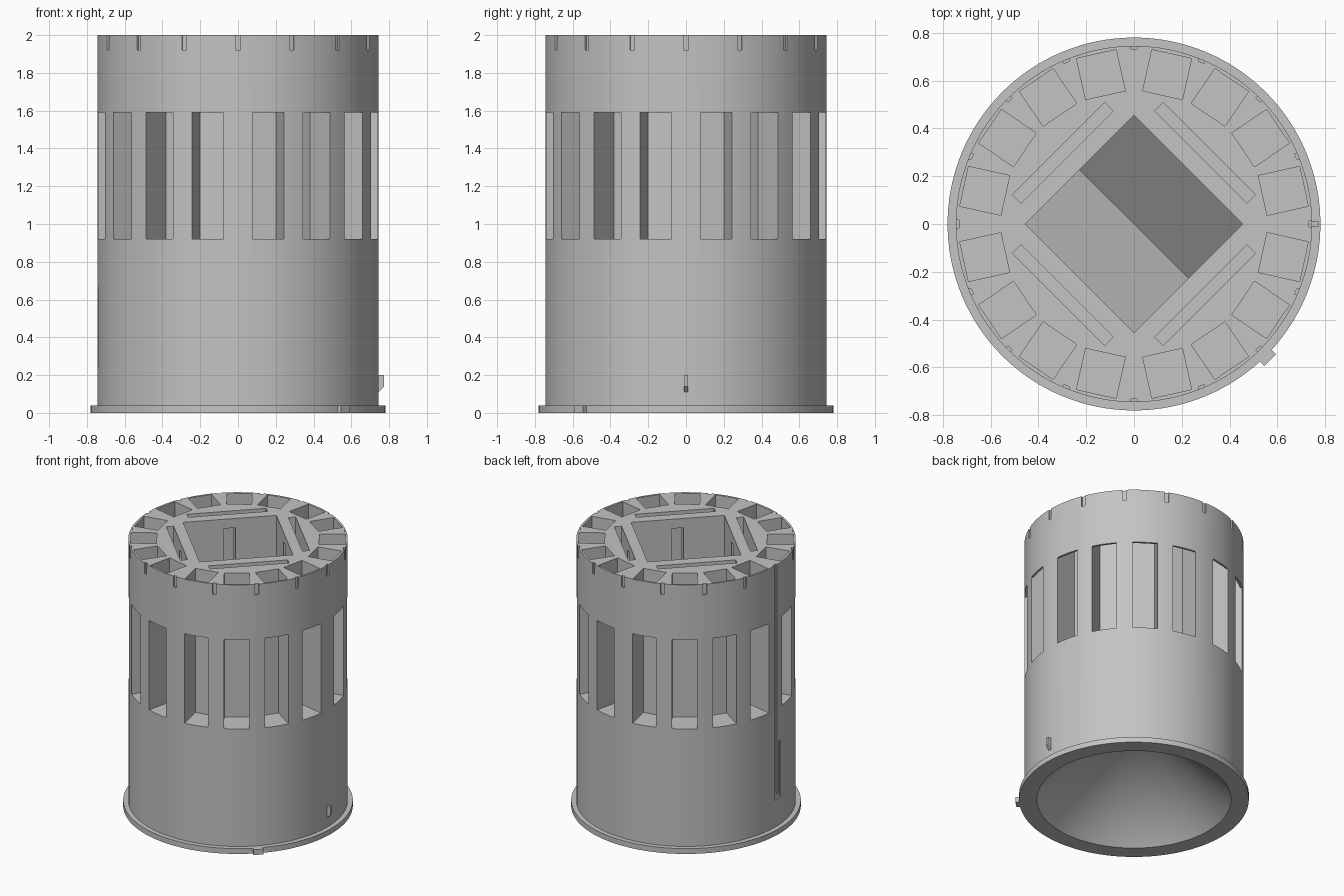
import bpy, bmesh, math
from mathutils import Matrix

if "Cube" in bpy.data.objects:
    bpy.data.objects.remove(bpy.data.objects["Cube"], do_unlink=True)

GREY = (0.55, 0.55, 0.55, 1)
mat = bpy.data.materials.new("light grey plastic")
mat.use_nodes = True
mat.diffuse_color = GREY
mat.node_tree.nodes["Principled BSDF"].inputs["Base Color"].default_value = GREY

RADIUS, HEIGHT, OVER = 0.745, 2.0, 2.1
FLANGE_R, FLANGE_H = 0.78, 0.04


def make_object(name, bm):
    bmesh.ops.recalc_face_normals(bm, faces=bm.faces)
    mesh = bpy.data.meshes.new(name)
    bm.to_mesh(mesh)
    bm.free()
    obj = bpy.data.objects.new(name, mesh)
    bpy.context.collection.objects.link(obj)
    mesh.materials.append(mat)
    return obj


def prism(bm, profile, t0, t1, azimuth):
    """Extrude a (radius, z) profile sideways from t0 to t1, turned to an azimuth."""
    turn = Matrix.Rotation(math.radians(azimuth), 4, "Z")
    face = bm.faces.new([bm.verts.new((r, t0, z)) for r, z in profile])
    new = bmesh.ops.extrude_face_region(bm, geom=[face])["geom"]
    top = [v for v in new if isinstance(v, bmesh.types.BMVert)]
    bmesh.ops.translate(bm, verts=top, vec=(0, t1 - t0, 0))
    bmesh.ops.transform(bm, matrix=turn, verts=list(face.verts) + top)


def rect(r0, r1, z0, z1):
    return [(r0, z0), (r1, z0), (r1, z1), (r0, z1)]


def cut(target, name, parts):
    """Subtract a set of prisms from the target."""
    bm = bmesh.new()
    for part in parts:
        prism(bm, *part)
    cutter = make_object(name, bm)
    cutter.hide_render = True
    mod = target.modifiers.new(name, "BOOLEAN")
    mod.operation, mod.solver, mod.object = "DIFFERENCE", "EXACT", cutter
    bpy.context.view_layer.objects.active = target
    bpy.ops.object.modifier_apply(modifier=name)
    bpy.data.objects.remove(cutter, do_unlink=True)


# Turned body: hollow cone underneath, flange, straight wall, flat top
outline = [(0, 0.66), (0.66, 0), (FLANGE_R, 0), (FLANGE_R, FLANGE_H),
           (RADIUS, FLANGE_H), (RADIUS, HEIGHT), (0, HEIGHT)]
bm = bmesh.new()
points = [bm.verts.new((r, 0, z)) for r, z in outline]
edges = [bm.edges.new(pair) for pair in zip(points, points[1:])]
bmesh.ops.spin(bm, geom=points + edges, cent=(0, 0, 0), axis=(0, 0, 1),
               angle=math.tau, steps=128)
bmesh.ops.remove_doubles(bm, verts=bm.verts, dist=0.0005)
body = make_object("body", bm)

# Sixteen pockets, open at the top and through a window in the wall
pocket = [(0.552, 0.92), (0.85, 0.92), (0.85, 1.59),
          (0.728, 1.59), (0.728, OVER), (0.552, OVER)]
angles = [q * 90 + 12.5 + k * 65 / 3 for q in range(4) for k in range(4)]
cut(body, "pockets", [(pocket, -0.085, 0.085, a) for a in angles])

# Square central chamber with a valley floor
half = 0.322
chamber = [(-half, OVER), (-half, 1.1), (0, 0.75), (half, 1.1), (half, OVER)]
cut(body, "chamber", [(chamber, -half, half, 45)])

# Four long slots around the chamber, each with an opening into it
sides = [45, 135, 225, 315]
cut(body, "slots", [(rect(0.396, 0.446, 0.92, OVER), -0.273, 0.273, a) for a in sides])
cut(body, "slot_openings", [(rect(0.3, 0.42, 1.15, 1.93), -0.04, 0.04, a) for a in sides])

# Small notches around the top rim
cut(body, "rim_notches", [(rect(0.733, 0.8, 1.92, OVER), -0.013, 0.013, k * 22.5)
                          for k in range(16) if k != 8])

# Hooked locking groove on the right side
cut(body, "groove", [(rect(0.733, 0.8, 0.24, OVER), -0.016, 0.016, 180)])
cut(body, "groove_hook", [(rect(0.733, 0.8, 0.24, 0.67), 0.03, 0.062, 180)])
cut(body, "groove_link", [(rect(0.733, 0.8, 0.24, 0.28), 0, 0.05, 180)])

# Locking peg with a chamfered underside
bm = bmesh.new()
prism(bm, [(0.735, 0.11), (0.745, 0.11), (0.773, 0.14), (0.773, 0.2), (0.735, 0.2)],
      -0.01, 0.01, 0)
make_object("locking_peg", bm)

# Key on the flange
bm = bmesh.new()
prism(bm, rect(0.76, 0.805, 0, FLANGE_H), -0.035, 0.035, -45)
make_object("flange_key", bm)

# Smooth the round wall, keep the edges sharp
bpy.ops.object.select_all(action="DESELECT")
body.select_set(True)
bpy.context.view_layer.objects.active = body
bpy.ops.object.shade_smooth_by_angle(angle=math.radians(25))
